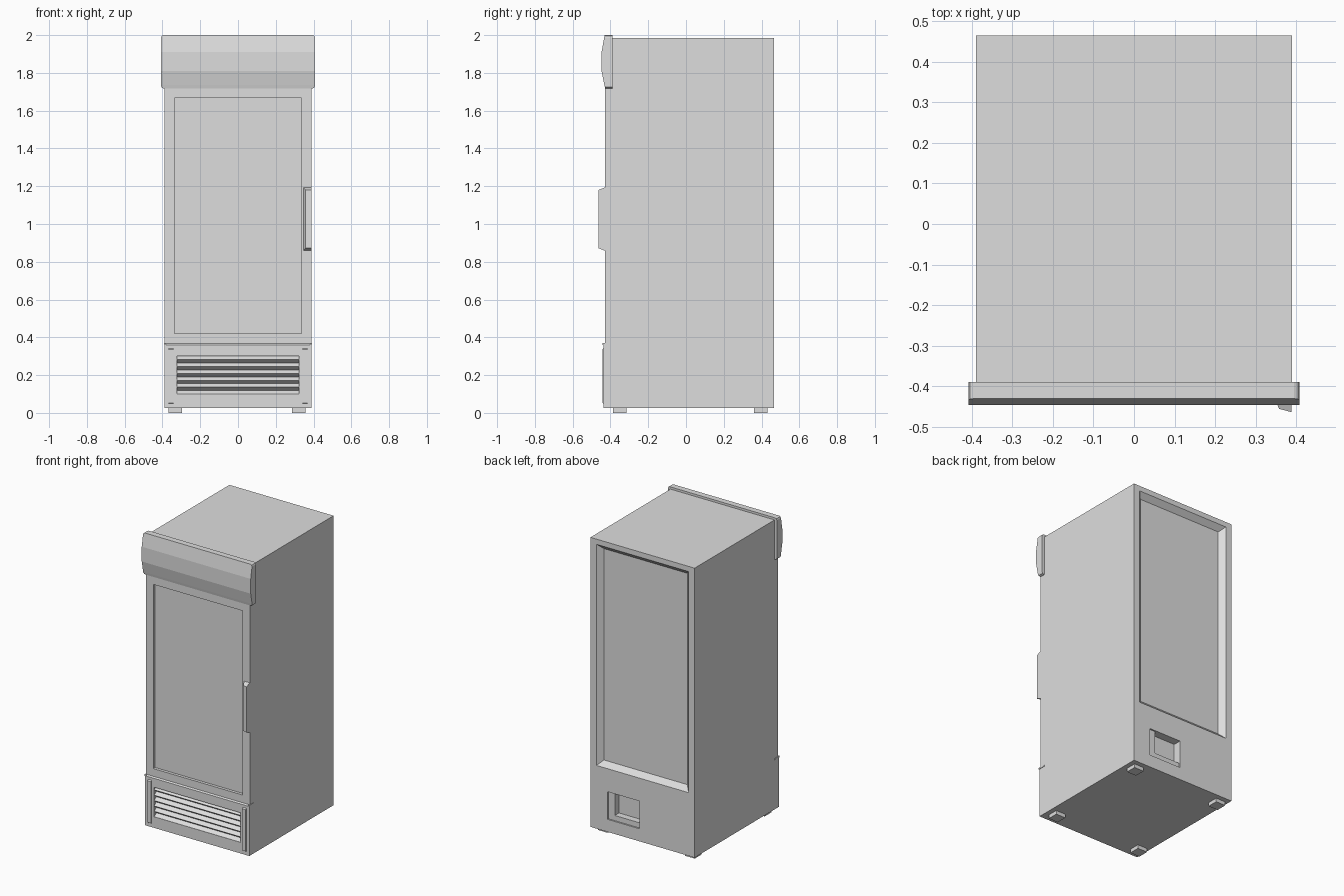
import bpy
import bmesh

cube = bpy.data.objects.get("Cube")
if cube:
    bpy.data.objects.remove(cube, do_unlink=True)

grey = bpy.data.materials.new("light_grey")
grey.use_nodes = True
colour = (0.73, 0.73, 0.73, 1)
grey.diffuse_color = colour
grey.node_tree.nodes["Principled BSDF"].inputs["Base Color"].default_value = colour


def finish(name, bm):
    bmesh.ops.recalc_face_normals(bm, faces=bm.faces)
    mesh = bpy.data.meshes.new(name)
    bm.to_mesh(mesh)
    bm.free()
    mesh.materials.append(grey)
    obj = bpy.data.objects.new(name, mesh)
    bpy.context.collection.objects.link(obj)
    return obj


def frustum(name, y0, rect0, y1, rect1):
    """Solid between two (x0, x1, z0, z1) rectangles at depths y0 and y1."""
    bm = bmesh.new()
    loops = []
    for y, (xa, xb, za, zb) in ((y0, rect0), (y1, rect1)):
        corners = ((xa, za), (xb, za), (xb, zb), (xa, zb))
        loops.append([bm.verts.new((x, y, z)) for x, z in corners])
    a, b = loops
    bm.faces.new(a)
    bm.faces.new(b[::-1])
    for i in range(4):
        j = (i + 1) % 4
        bm.faces.new((a[i], b[i], b[j], a[j]))
    return finish(name, bm)


def box(name, xa, xb, ya, yb, za, zb):
    return frustum(name, ya, (xa, xb, za, zb), yb, (xa, xb, za, zb))


def prism(name, profile, xa, xb, corner_cut=0):
    """Extrude a (y, z) profile along x, optionally cutting the end corners."""
    bm = bmesh.new()
    face = bm.faces.new([bm.verts.new((xa, y, z)) for y, z in profile])
    new = bmesh.ops.extrude_face_region(bm, geom=[face])["geom"]
    moved = [v for v in new if isinstance(v, bmesh.types.BMVert)]
    bmesh.ops.translate(bm, verts=moved, vec=(xb - xa, 0, 0))
    if corner_cut:
        edges = []
        for e in bm.edges:
            p, q = (v.co for v in e.verts)
            if abs(p.x - q.x) < 1e-5 and abs(p.z - q.z) < 1e-5:
                edges.append(e)
        bmesh.ops.bevel(bm, geom=edges, offset=corner_cut, segments=2,
                        profile=0.5, affect='EDGES')
    return finish(name, bm)


def cut(target, cutter):
    mod = target.modifiers.new("recess", 'BOOLEAN')
    mod.operation = 'DIFFERENCE'
    mod.solver = 'EXACT'
    mod.object = cutter
    bpy.context.view_layer.objects.active = target
    bpy.ops.object.modifier_apply(modifier=mod.name)


def inset(rect, d):
    xa, xb, za, zb = rect
    return (xa + d, xb - d, za + d, zb - d)


# Cabinet and lower front panel
body = box("cabinet", -0.39, 0.39, -0.428, 0.465, 0.025, 1.985)
lower = [(-0.40, 0.025), (-0.436, 0.025), (-0.436, 0.36), (-0.428, 0.368),
         (-0.40, 0.368)]
panel = prism("lower_front_panel", lower, -0.39, 0.39)

# Recesses: door window, bevelled rear panel, rear service opening, grille
window = (-0.335, 0.335, 0.42, 1.667)
back = (-0.345, 0.345, 0.453, 1.95)
depth = 0.033
extra = 0.01
cutters = [
    frustum("window_cutter", -0.50, window, -0.408, window),
    frustum("back_cutter", 0.465 - depth, inset(back, depth),
            0.465 + extra, inset(back, -extra)),
    box("service_frame_cutter", 0.022, 0.262, 0.455, 0.50, 0.11, 0.297),
    box("service_cutter", 0.022, 0.215, 0.41, 0.50, 0.145, 0.297),
    box("grille_cutter", -0.323, 0.323, -0.50, -0.408, 0.10, 0.30),
]
for c in cutters:
    c.hide_render = True
    cut(body, c)
cut(panel, cutters[-1])
for c in cutters:
    bpy.data.objects.remove(c, do_unlink=True)

# Louvred grille with a sawtooth section
count = 5
pitch = 0.2 / (count + 0.5)
section = [(-0.405, 0.10), (-0.435, 0.10)]
for i in range(count):
    z = 0.10 + pitch * (i + 0.5)
    section += [(-0.412, z), (-0.435, z + pitch * 0.5)]
section += [(-0.412, 0.30), (-0.405, 0.30)]
prism("louvre_grille", section, -0.323, 0.323)

# Trim bars beside the grille, hinge tabs and feet
bar = [(-0.43, 0.045), (-0.443, 0.053), (-0.443, 0.335), (-0.43, 0.348)]
for side, s in (("right", -1), ("left", 1)):
    prism(side + "_grille_bar", bar, *sorted((s * 0.342, s * 0.368)))
    box(side + "_hinge_tab", *sorted((s * 0.382, s * 0.393)),
        -0.441, -0.39, 0.36, 0.37)
    x = s * 0.327 - 0.005
    for end, y in (("front", -0.387), ("back", 0.36)):
        box(f"{end}_{side}_foot", x - 0.036, x + 0.036, y, y + 0.072, 0, 0.03)

# Bowed header across the top of the door
header = [(-0.39, 1.718), (-0.428, 1.718), (-0.432, 1.735), (-0.447, 1.81),
          (-0.447, 1.91), (-0.431, 2.0), (-0.39, 2.0)]
prism("header_sign", header, -0.408, 0.408, 0.013)

# Door handle, flush with the cabinet side, its grip edge set back
handle = frustum("door_handle", -0.464, (0.358, 0.388, 0.872, 1.18),
                 -0.425, (0.345, 0.388, 0.857, 1.195))
for v in handle.data.vertices:
    if v.co.y < -0.45 and v.co.x < 0.37:
        v.co.y = -0.456
